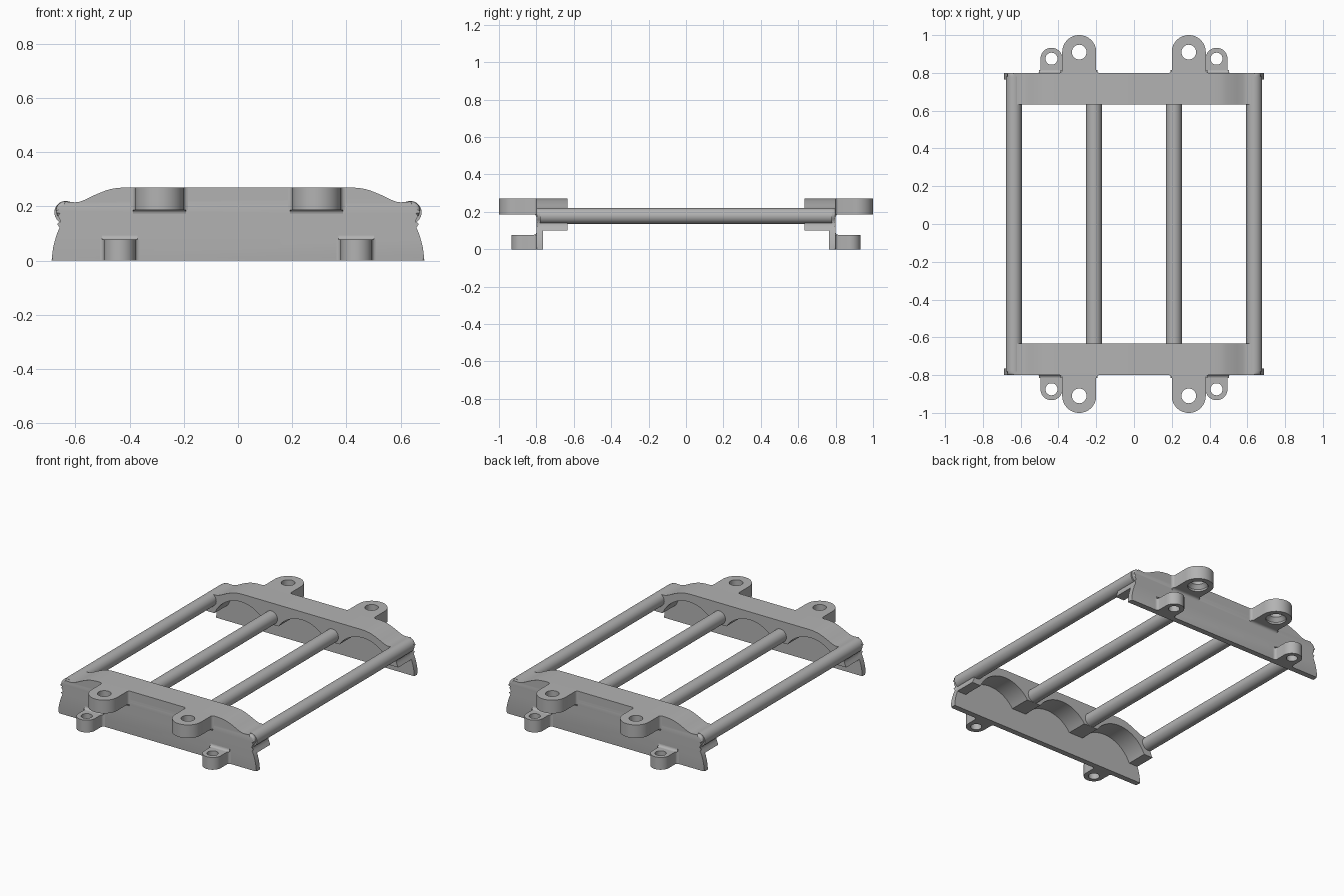
import bpy, bmesh, math
from mathutils import Vector

if "Cube" in bpy.data.objects:
    bpy.data.objects.remove(bpy.data.objects["Cube"])

grey = bpy.data.materials.new("light grey plastic")
grey.diffuse_color = (0.45, 0.45, 0.45, 1)
grey.use_nodes = True
grey.node_tree.nodes["Principled BSDF"].inputs["Base Color"].default_value = grey.diffuse_color


def finish(bm, name):
    bmesh.ops.recalc_face_normals(bm, faces=bm.faces)
    me = bpy.data.meshes.new(name)
    bm.to_mesh(me)
    bm.free()
    me.materials.append(grey)
    ob = bpy.data.objects.new(name, me)
    bpy.context.collection.objects.link(ob)
    return ob


def prism(bm, pts, axis, a, b):
    """Extrude a 2D outline along x, y or z from a to b; returns the face at a."""
    def place(u, v, d):
        return {"x": (d, u, v), "y": (u, d, v), "z": (u, v, d)}[axis]
    lo = [bm.verts.new(place(u, v, a)) for u, v in pts]
    hi = [bm.verts.new(place(u, v, b)) for u, v in pts]
    first = bm.faces.new(lo)
    bm.faces.new(hi[::-1])
    n = len(pts)
    for i in range(n):
        j = (i + 1) % n
        bm.faces.new((lo[i], hi[i], hi[j], lo[j]))
    return first


def arc(cx, cy, r, a0, a1, n):
    return [(cx + r * math.cos(math.radians(a0 + (a1 - a0) * i / n)),
             cy + r * math.sin(math.radians(a0 + (a1 - a0) * i / n))) for i in range(n + 1)]


def smooth_path(keys, n=3):
    """Catmull-Rom curve through the key points."""
    k = [keys[0]] + keys + [keys[-1]]
    out = []
    for i in range(1, len(k) - 2):
        p = [Vector(q) for q in k[i - 1:i + 3]]
        for s in range(n):
            t = s / n
            v = 0.5 * (2 * p[1] + (p[2] - p[0]) * t + (2 * p[0] - 5 * p[1] + 4 * p[2] - p[3]) * t * t
                       + (3 * p[1] - p[0] - 3 * p[2] + p[3]) * t ** 3)
            out.append((v.x, v.y))
    return out + [tuple(keys[-1])]


def both_ends(ob):
    """Smooth the front part and copy it to the back."""
    bpy.ops.object.select_all(action='DESELECT')
    ob.select_set(True)
    bpy.context.view_layer.objects.active = ob
    bpy.ops.object.shade_smooth_by_angle(angle=math.radians(35))
    back = ob.copy()
    back.rotation_euler.z = math.pi
    back.name = ob.name.replace("front", "back")
    bpy.context.collection.objects.link(back)


# Shared side outline, from the bottom up to the flat top
low = [(0.688, 0.0), (0.682, 0.05), (0.668, 0.1)]
high = [(0.655, 0.13), (0.657, 0.15), (0.668, 0.17), (0.671, 0.19), (0.664, 0.207), (0.645, 0.218),
        (0.62, 0.216), (0.59, 0.216), (0.56, 0.227), (0.52, 0.246), (0.47, 0.264), (0.42, 0.27)]
WALL, INNER = -0.80, -0.633


def mirrored(right):
    return right + [(-x, z) for x, z in reversed(right)]


# End plate with a rounded outer rim
bm = bmesh.new()
face = prism(bm, mirrored(smooth_path(low + high)), "y", WALL, -0.765)
rim = [e for e in face.edges if max(v.co.z for v in e.verts) > 0.001]
bmesh.ops.bevel(bm, geom=rim, offset=0.012, segments=3, profile=0.5, affect='EDGES')
both_ends(finish(bm, "front_end_plate"))

# Cradle block with three arches underneath
ARCH_R, ARCH_Z, PITCH = 0.2, 0.02, 0.423
a_out = math.degrees(math.asin((0.1 - ARCH_Z) / ARCH_R))
a_in = math.degrees(math.asin((0.136 - ARCH_Z) / ARCH_R))
outline = mirrored(smooth_path([low[2]] + high))
for cx, a0, a1 in ((-PITCH, 180 - a_out, a_in), (0, 180 - a_in, a_in), (PITCH, 180 - a_in, a_out)):
    outline += arc(cx, ARCH_Z, ARCH_R, a0, a1, 24)
bm = bmesh.new()
prism(bm, outline, "y", -0.766, INNER)
both_ends(finish(bm, "front_cradle"))


# Screw ears: rounded tab, wall fillets and a drilled hole
def ear(name, x, cy, r, z0, z1, hole, sink, fillet_z, up):
    f = 0.015
    root = WALL + 0.01
    outline = ([(x - r - f, root)] + arc(x - r - f, WALL - f, f, 90, 0, 4)
               + arc(x, cy, r, 180, 360, 28)
               + arc(x + r + f, WALL - f, f, 180, 90, 4) + [(x + r + f, root)])
    bm = bmesh.new()
    prism(bm, outline, "z", z0, z1)
    ob = finish(bm, name)
    # hole cutter, widened at the bottom when countersunk
    bm = bmesh.new()
    rings = [(sink, z0 - 0.01), (sink, z0 + 0.012), (hole, z0 + 0.035), (hole, z1 + 0.01)]
    loops = [[bm.verts.new((px, py, z)) for px, py in arc(x, cy, rr, 0, 360, 32)[:-1]] for rr, z in rings]
    for a, b in zip(loops, loops[1:]):
        for i in range(32):
            j = (i + 1) % 32
            bm.faces.new((a[i], a[j], b[j], b[i]))
    bm.faces.new(loops[0])
    bm.faces.new(loops[-1])
    cutter = finish(bm, "hole_cutter")
    cutter.hide_render = True
    mod = ob.modifiers.new("hole", 'BOOLEAN')
    mod.object = cutter
    mod.solver = 'EXACT'
    bpy.context.view_layer.objects.active = ob
    bpy.ops.object.modifier_apply(modifier="hole")
    bpy.data.objects.remove(cutter)
    both_ends(ob)
    # fillet between the ear and the wall
    s = 1 if up else -1
    curve = arc(WALL - f, fillet_z + s * f, f, -90 * s, 0, 5)
    bm = bmesh.new()
    prism(bm, curve + [(root, fillet_z + s * f), (root, fillet_z)], "x", x - r - 0.008, x + r + 0.008)
    both_ends(finish(bm, name + "_fillet"))


for side, s in (("left", -1), ("right", 1)):
    ear("front_upper_ear_" + side, s * 0.29, -0.91, 0.09, 0.187, 0.27, 0.039, 0.058, 0.187, False)
    ear("front_lower_ear_" + side, s * 0.437, -0.875, 0.058, 0.0, 0.077, 0.032, 0.032, 0.077, True)

# Four long rods joining the ends
for i, x in enumerate((-0.636, -0.2115, 0.2115, 0.636)):
    bm = bmesh.new()
    prism(bm, arc(x, 0.178, 0.042, 0, 360, 32)[:-1], "y", -0.78, 0.78)
    ob = finish(bm, "rod_%d" % (i + 1))
    bpy.ops.object.select_all(action='DESELECT')
    ob.select_set(True)
    bpy.context.view_layer.objects.active = ob
    bpy.ops.object.shade_smooth_by_angle(angle=math.radians(35))
